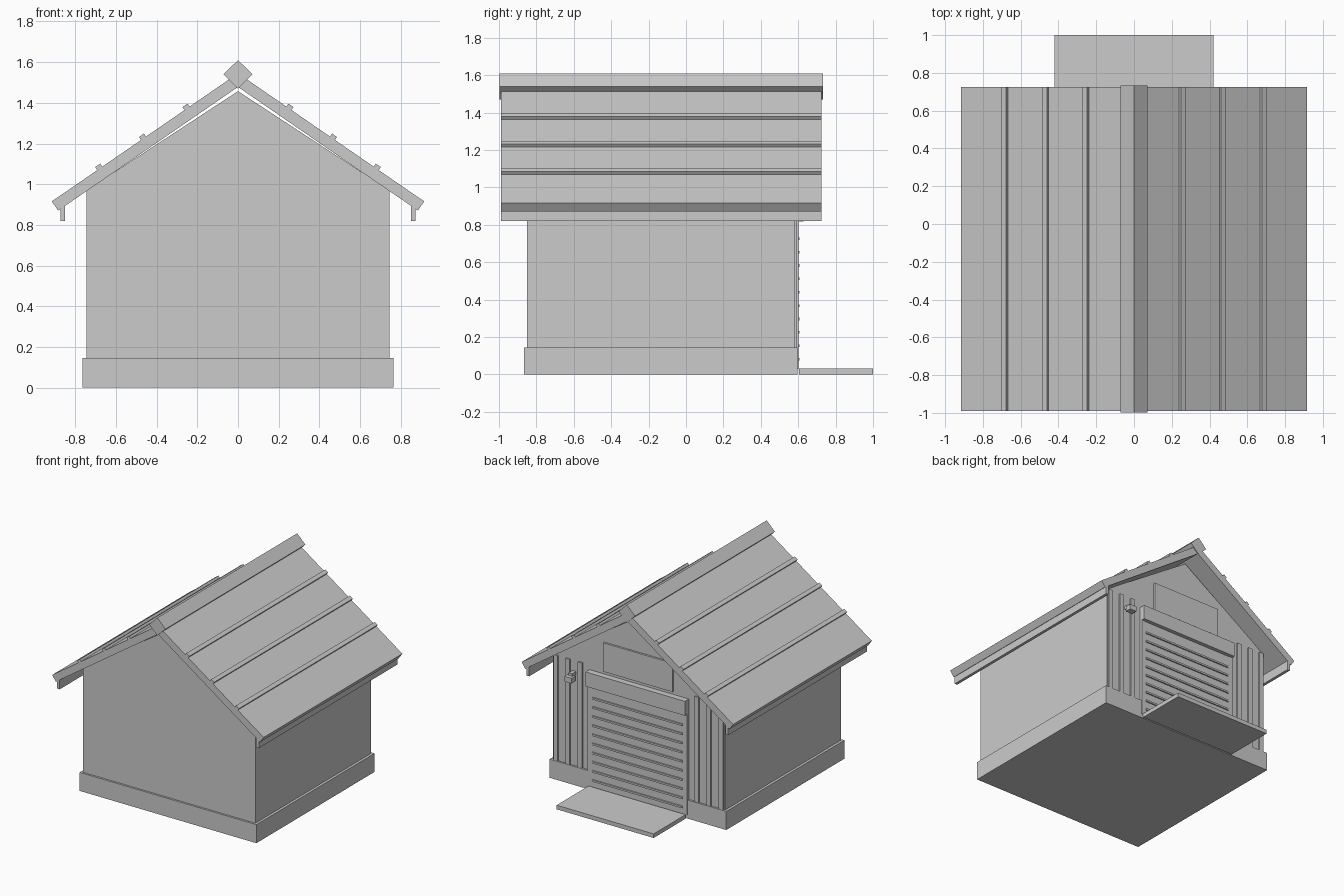
import bpy, math
from mathutils import Vector

if "Cube" in bpy.data.objects:
    bpy.data.objects.remove(bpy.data.objects["Cube"])


def prism(name, profile, y0, y1):
    """Extrude an (x, z) profile along y."""
    n = len(profile)
    verts = [(x, y, z) for y in (y0, y1) for x, z in profile]
    faces = [tuple(range(n)), tuple(reversed(range(n, 2 * n)))]
    faces += [(i, i + n, (i + 1) % n + n, (i + 1) % n) for i in range(n)]
    mesh = bpy.data.meshes.new(name)
    mesh.from_pydata(verts, [], faces)
    # make the winding outward for either profile direction
    area = sum(profile[i][0] * profile[(i + 1) % n][1]
               - profile[(i + 1) % n][0] * profile[i][1] for i in range(n))
    if area < 0:
        mesh.flip_normals()
    obj = bpy.data.objects.new(name, mesh)
    bpy.context.collection.objects.link(obj)
    return obj


def box(name, x0, x1, y0, y1, z0, z1):
    return prism(name, [(x0, z0), (x1, z0), (x1, z1), (x0, z1)], y0, y1)


# House body
box("foundation", -0.765, 0.765, -0.865, 0.595, 0, 0.145)
box("walls", -0.745, 0.745, -0.85, 0.58, 0.145, 0.97)
prism("gable", [(-0.745, 0.97), (0.745, 0.97), (0, 1.457)], -0.85, 0.58)

# Roof slopes, raised seams and eave fascias
slope = math.atan(0.688)
down = Vector((math.cos(slope), -math.sin(slope)))
up = Vector((math.sin(slope), math.cos(slope)))
peak = Vector((0, 1.545))
Y0, Y1 = -0.99, 0.725


def on_roof(dist, height):
    return peak + down * dist + up * height


for side, tag in ((1, "right"), (-1, "left")):
    def roof_part(name, points):
        prism(f"{name}_{tag}", [(side * p[0], p[1]) for p in points], Y0, Y1)

    end = 0.915 / math.cos(slope)
    roof_part("roof_slope", [peak, on_roof(end, 0), on_roof(end, -0.055), (0, 1.478)])
    for i, x in enumerate((0.25, 0.464, 0.679)):
        d = x / math.cos(slope)
        roof_part(f"roof_seam_{i + 1}",
                  [on_roof(d - 0.015, -0.01), on_roof(d + 0.015, -0.01),
                   on_roof(d + 0.015, 0.018), on_roof(d - 0.015, 0.018)])
    roof_part("eave_fascia", [(0.85, 0.82), (0.873, 0.82), (0.873, 0.89), (0.85, 0.905)])

prism("ridge_cap", [(0, 1.47), (0.071, 1.54), (0, 1.61), (-0.071, 1.54)], -0.998, 0.732)

# Vertical battens on the door wall
for side, tag in ((1, "right"), (-1, "left")):
    for i, x in enumerate((0.505, 0.61, 0.715)):
        c = side * x
        box(f"batten_{tag}_{i + 1}", c - 0.018, c + 0.018, 0.575, 0.592, 0.145, 0.97)
    c = side * 0.412
    box(f"door_jamb_{tag}", c - 0.018, c + 0.018, 0.575, 0.602, 0.03, 0.82)

# Roller door with ribs, header and ramp
box("door_panel", -0.395, 0.395, 0.575, 0.598, 0.03, 0.82)
for i in range(10):
    z = 0.082 + i * 0.0715
    box(f"door_rib_{i + 1}", -0.39, 0.39, 0.59, 0.608, z - 0.007, z + 0.007)
box("door_header", -0.43, 0.43, 0.575, 0.628, 0.817, 0.93)
box("ramp", -0.42, 0.42, 0.605, 1.0, 0, 0.032)

# Blank sign panel and wall lamp
box("sign_panel", -0.3, 0.3, 0.575, 0.595, 0.955, 1.18)
box("lamp_bracket", 0.545, 0.575, 0.575, 0.63, 0.86, 0.885)
box("lamp_head", 0.53, 0.59, 0.61, 0.66, 0.825, 0.865)
